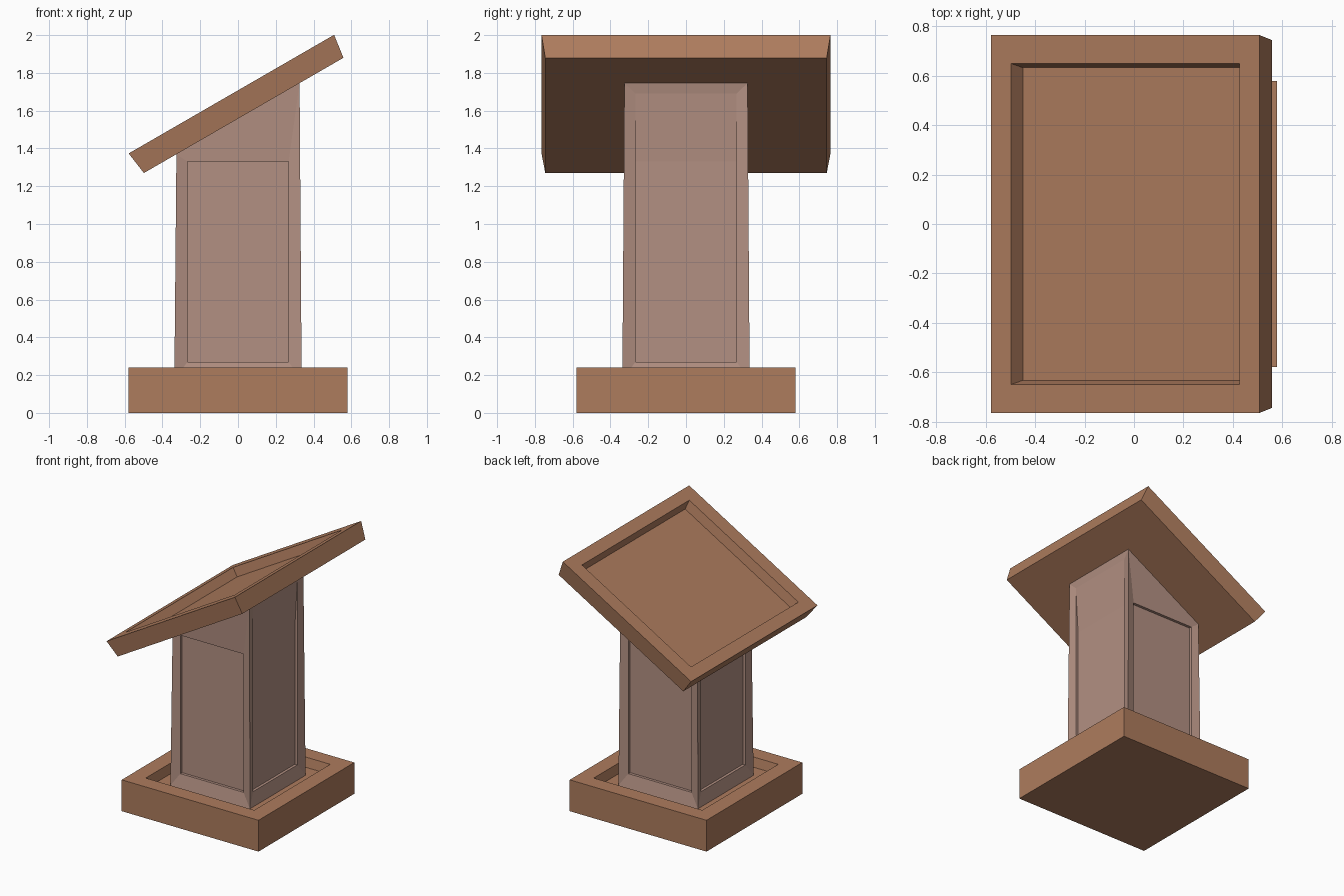
import bpy, bmesh, math
from mathutils import Matrix

if "Cube" in bpy.data.objects:
    bpy.data.objects.remove(bpy.data.objects["Cube"])


def material(name, rgb):
    m = bpy.data.materials.new(name)
    m.diffuse_color = (*rgb, 1)
    m.use_nodes = True
    m.node_tree.nodes["Principled BSDF"].inputs["Base Color"].default_value = m.diffuse_color
    return m


brown = material("brown_wood", (0.42, 0.20, 0.11))
pale = material("pale_wood", (0.45, 0.28, 0.225))


def finish(bm, name, mat):
    bmesh.ops.remove_doubles(bm, verts=bm.verts, dist=1e-5)
    bmesh.ops.recalc_face_normals(bm, faces=bm.faces)
    me = bpy.data.meshes.new(name)
    bm.to_mesh(me)
    bm.free()
    me.materials.append(mat)
    ob = bpy.data.objects.new(name, me)
    bpy.context.collection.objects.link(ob)
    return ob


def bridge(bm, a, b):
    n = len(a)
    for i in range(n):
        bm.faces.new((a[i], a[(i + 1) % n], b[(i + 1) % n], b[i]))


def tray(name, rings):
    """Solid made of rectangular rings (half x, half y, z), capped at both ends."""
    bm = bmesh.new()
    loops = [[bm.verts.new((sx * hx, sy * hy, z))
              for sx, sy in ((-1, -1), (1, -1), (1, 1), (-1, 1))]
             for hx, hy, z in rings]
    for a, b in zip(loops, loops[1:]):
        bridge(bm, a, b)
    bm.faces.new(loops[0])
    bm.faces.new(loops[-1])
    return finish(bm, name, brown)


# Square base with a sunken top
tray("base", [(0.58, 0.58, 0), (0.58, 0.58, 0.24),
              (0.46, 0.46, 0.24), (0.445, 0.445, 0.17)])

# Sloping reading desk with a raised rim
desk = tray("desk_top", [(0.61, 0.745, -0.13), (0.628, 0.765, 0),
                         (0.534, 0.65, 0), (0.52, 0.633, -0.07)])
desk.matrix_world = (Matrix.Translation((-0.035, 0, 1.6875))
                     @ Matrix.Rotation(math.radians(-30), 4, 'Y'))

# Column: four framed sides, each with a recessed panel
bm = bmesh.new()
LOW, HIGH = 0.337, 0.326
slope = math.tan(math.radians(30))
for k in range(4):
    rot = Matrix.Rotation(k * math.pi / 2, 4, 'Z')
    rim_top = 1.69 if k == 1 else 1.33

    def ring(half, depth, z0, z1):
        return [bm.verts.new(rot @ Matrix.Translation((u, -depth, z)).translation)
                for u, z in ((-half, z0), (half, z0), (half, z1), (-half, z1))]

    outer = ring(LOW, LOW, 0.17, 1.5)
    for v in outer[2:]:
        v.co.x *= HIGH / LOW
        v.co.y *= HIGH / LOW
        v.co.z = 1.558 + slope * v.co.x      # cut to the desk's underside
    rim = ring(0.268, 0.316, 0.27, rim_top)
    panel = ring(0.268, 0.295, 0.27, 1.33)
    bridge(bm, outer, rim)
    bridge(bm, rim, panel)
    bm.faces.new(panel)
bmesh.ops.remove_doubles(bm, verts=bm.verts, dist=1e-5)
bmesh.ops.holes_fill(bm, edges=[e for e in bm.edges if e.is_boundary], sides=4)
finish(bm, "column", pale)
